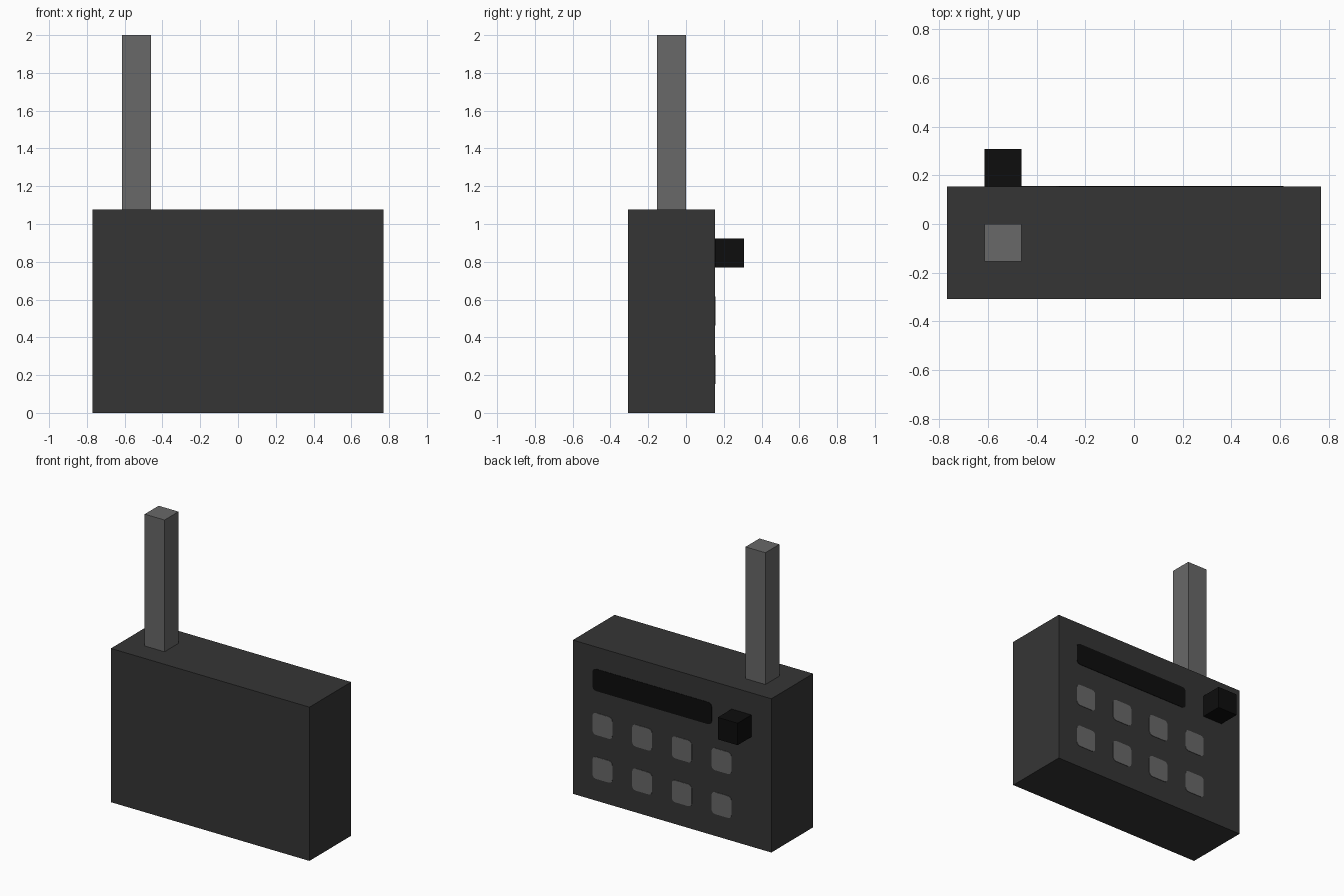
import bpy, bmesh, math

if "Cube" in bpy.data.objects:
    bpy.data.objects.remove(bpy.data.objects["Cube"])

U = 2 / 13  # module: the model is 13 units tall


def material(name, v):
    m = bpy.data.materials.new(name)
    m.diffuse_color = (v, v, v, 1)
    m.use_nodes = True
    m.node_tree.nodes["Principled BSDF"].inputs["Base Color"].default_value = m.diffuse_color
    return m


CASE = material("dark grey", 0.036)
GREY = material("mid grey", 0.140)
BLACK = material("black", 0.004)


def finish(bm, name, mat):
    bmesh.ops.recalc_face_normals(bm, faces=bm.faces)
    me = bpy.data.meshes.new(name)
    bm.to_mesh(me)
    bm.free()
    me.materials.append(mat)
    ob = bpy.data.objects.new(name, me)
    bpy.context.collection.objects.link(ob)


def box(name, lo, hi, mat):
    """Box between two corners given in units."""
    bm = bmesh.new()
    bmesh.ops.create_cube(bm, size=1)
    for v in bm.verts:
        v.co = [(a + (b - a) * (c + 0.5)) * U for a, b, c in zip(lo, hi, v.co)]
    finish(bm, name, mat)


def plate(name, x0, x1, z0, z1, mat, r=0.17, steps=3, thick=0.003):
    """Thin rounded plate on the back face of the case."""
    bm = bmesh.new()
    corners = [(x1 - r, z1 - r), (x0 + r, z1 - r), (x0 + r, z0 + r), (x1 - r, z0 + r)]
    ring = []
    for i, (cx, cz) in enumerate(corners):
        for s in range(steps + 1):
            a = math.pi / 2 * (i + s / steps)
            ring.append(bm.verts.new(((cx + r * math.cos(a)) * U, U,
                                      (cz + r * math.sin(a)) * U)))
    face = bm.faces.new(ring)
    ext = bmesh.ops.extrude_face_region(bm, geom=[face], use_keep_orig=True)
    for g in ext["geom"]:
        if isinstance(g, bmesh.types.BMVert):
            g.co.y += thick
    finish(bm, name, mat)


# Case, antenna and tuning knob
box("case", (-5, -2, 0), (5, 1, 7), CASE)
box("antenna", (-4, -1, 7), (-3, 0, 13), GREY)
box("knob", (-4, 1, 5), (-3, 2, 6), BLACK)

# Display strip and two rows of buttons
plate("display", -2, 4, 5, 6, BLACK)
for row, z in enumerate((3, 1)):
    for col, x in enumerate((3, 1, -1, -3)):
        plate(f"button_{row + 1}_{col + 1}", x, x + 1, z, z + 1, GREY)
